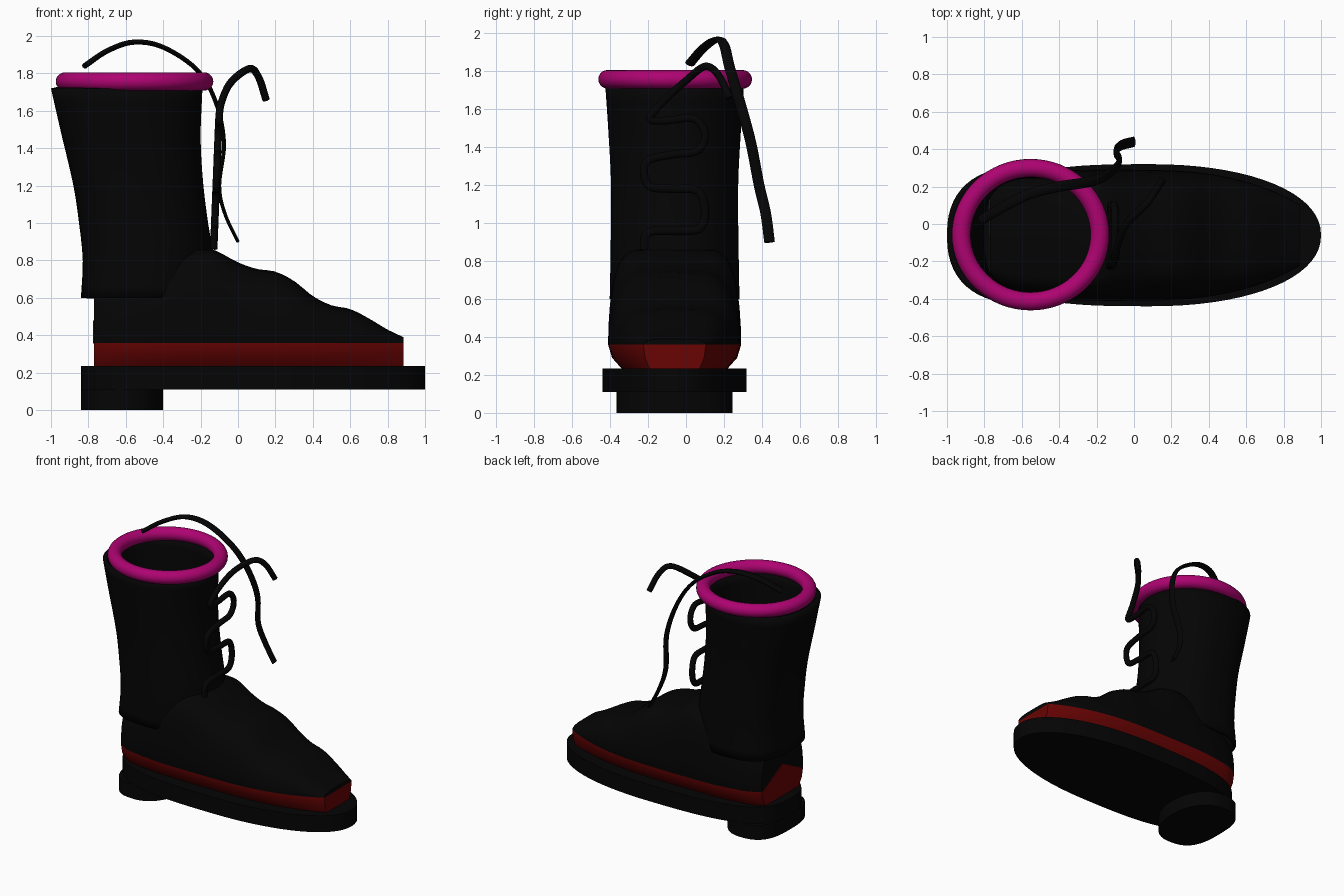
import bpy
import math
from mathutils import Vector

cube = bpy.data.objects.get("Cube")
if cube:
    bpy.data.objects.remove(cube)

CY = -0.06  # centre line of the boot


def material(name, rgb):
    m = bpy.data.materials.new(name)
    m.use_nodes = True
    m.diffuse_color = (*rgb, 1)
    m.node_tree.nodes["Principled BSDF"].inputs["Base Color"].default_value = (*rgb, 1)
    return m


black = material("black leather", (0.0013, 0.0013, 0.0013))
red = material("dark red", (0.14, 0.001, 0.001))
magenta = material("magenta", (0.42, 0.001, 0.165))


def mesh_object(name, verts, faces, *mats):
    me = bpy.data.meshes.new(name)
    me.from_pydata(verts, [], faces)
    ob = bpy.data.objects.new(name, me)
    bpy.context.collection.objects.link(ob)
    for m in mats:
        me.materials.append(m)
    return ob


def smooth(ob, degrees=40):
    bpy.ops.object.select_all(action="DESELECT")
    ob.select_set(True)
    bpy.context.view_layer.objects.active = ob
    bpy.ops.object.shade_smooth_by_angle(angle=math.radians(degrees))


def bridge(rows, n):
    """Quads joining consecutive closed rings of n points."""
    return [(r * n + i, r * n + (i + 1) % n, (r + 1) * n + (i + 1) % n, (r + 1) * n + i)
            for r in range(rows - 1) for i in range(n)]


def curve_at(table, x):
    """Smooth cubic interpolation through (x, value) pairs."""
    k = max(i for i in range(len(table) - 1) if table[i][0] <= x + 1e-6)
    (x0, a), (x1, b) = table[k], table[k + 1]

    def slope(i):
        p, q = table[max(i - 1, 0)], table[min(i + 1, len(table) - 1)]
        return (q[1] - p[1]) / (q[0] - p[0])
    t, d = (x - x0) / (x1 - x0), x1 - x0
    return ((1 + 2 * t) * (1 - t) ** 2 * a + t * (1 - t) ** 2 * d * slope(k)
            + t * t * (3 - 2 * t) * b + t * t * (t - 1) * d * slope(k + 1))


def oval(n, cx, rx, ry, back_power, front_power):
    """Oval outline whose two ends can be squared off (power below 1)."""
    ring = []
    for i in range(n):
        a = math.tau * i / n
        c, s = math.cos(a), math.sin(a)
        p = back_power if c < 0 else front_power
        ring.append((cx + rx * math.copysign(abs(c) ** p, c),
                     CY + ry * math.copysign(abs(s) ** p, s)))
    return ring


# Outsole and heel: flat oval slabs
def slab(name, cx, rx, ry, z0, z1, back_power, front_power):
    n = 72
    ring = oval(n, cx, rx, ry, back_power, front_power)
    verts = [(x, y, z) for z in (z0, z1) for x, y in ring]
    faces = bridge(2, n) + [tuple(reversed(range(n))), tuple(range(n, 2 * n))]
    smooth(mesh_object(name, verts, faces, black))


slab("outsole", 0.08, 0.92, 0.38, 0.11, 0.235, 0.68, 0.93)
slab("heel", -0.62, 0.22, 0.305, 0.0, 0.11, 0.7, 0.95)

# Foot with red welt: sections lofted along x, fuller at the ankle
top = [(-0.77, 0.62), (-0.6, 0.7), (-0.4, 0.8), (-0.25, 0.86), (-0.14, 0.86), (0, 0.79),
       (0.1, 0.755), (0.2, 0.74), (0.3, 0.69), (0.4, 0.61), (0.5, 0.56), (0.6, 0.54),
       (0.7, 0.49), (0.8, 0.43), (0.885, 0.39)]
width = [(-0.77, 0.25), (-0.7, 0.295), (-0.6, 0.32), (-0.4, 0.345), (0, 0.35), (0.3, 0.34),
         (0.5, 0.31), (0.65, 0.27), (0.78, 0.22), (0.885, 0.165)]
STEPS, ROWS = 8, 44
verts = []
for r in range(ROWS):
    x = -0.77 + 1.655 * r / (ROWS - 1)
    w, h = curve_at(width, x), curve_at(top, x)
    power = 0.25 + 0.25 * min(1, max(0, (x + 0.3) / 0.5))
    half = [(0.8 * w, 0.235), (0.94 * w, 0.29)]
    for k in range(STEPS):
        a = math.pi / 2 * k / STEPS
        half.append((w * math.cos(a) ** power, 0.36 + (h - 0.36) * math.sin(a)))
    section = half + [(0, h)] + [(-y, z) for y, z in reversed(half)]
    verts += [(x, CY + y, z) for y, z in section]
N = len(section)
faces = bridge(ROWS, N)
for base, flip in ((0, False), ((ROWS - 1) * N, True)):
    for i in range(N // 2):
        q = [base + i, base + N - 1 - i, base + N - 2 - i, base + i + 1]
        q = list(dict.fromkeys(q))
        faces.append(tuple(reversed(q)) if flip else tuple(q))
foot = mesh_object("foot_and_welt", verts, faces, black, red)
for p in foot.data.polygons:
    p.material_index = 1 if p.center.z < 0.36 else 0
smooth(foot)

# Red peak of the welt at the back of the heel
peak = [(-0.24, 0.355), (0.24, 0.355), (0, 0.48)]
mesh_object("heel_peak", [(x, CY + y, z) for x in (-0.768, -0.774) for y, z in peak],
            bridge(2, 3) + [(0, 2, 1), (3, 4, 5)], red)

# Shaft: open oval tube leaning backwards, squarer at its lower back
back = [(0.6, -0.84), (0.8, -0.83), (1.0, -0.85), (1.2, -0.88), (1.5, -0.95), (1.72, -1.0)]
front = [(0.6, -0.15), (0.86, -0.14), (1.0, -0.16), (1.2, -0.185), (1.45, -0.2), (1.72, -0.19)]
side = [(0.6, 0.342), (0.8, 0.338), (1.2, 0.335), (1.5, 0.35), (1.72, 0.365)]
verts, n, rows = [], 56, 18
for r in range(rows):
    t = r / (rows - 1)
    z = 0.6 + 1.12 * t
    xb, xf, w = (curve_at(table, z) for table in (back, front, side))
    verts += [(x, y, z) for x, y in oval(n, (xb + xf) / 2, (xf - xb) / 2, w, 0.66 + 0.18 * t, 1)]
shaft = mesh_object("shaft", verts, bridge(rows, n), black)
wall = shaft.modifiers.new("wall", "SOLIDIFY")
wall.thickness, wall.offset = 0.03, -1
smooth(shaft)

# Padded collar
bpy.ops.mesh.primitive_torus_add(major_segments=64, minor_segments=20, major_radius=0.36,
                                 minor_radius=0.049, location=(-0.553, CY + 0.003, 1.757))
collar = bpy.context.object
collar.name = "collar"
collar.scale = (1.03, 0.99, 1)
collar.data.materials.append(magenta)
smooth(collar, 80)


# Laces: flattened cords swept along smooth paths
def lace(name, points, axis, wide, thin, end_thin):
    """Sweep an ellipse whose wide direction follows the given axis."""
    n, sub = 10, 6
    rows = (len(points) - 1) * sub + 1
    tables = [[(i, p[k]) for i, p in enumerate(points)] for k in range(3)]
    path = [Vector([curve_at(table, r / sub) for table in tables]) for r in range(rows)]
    verts = []
    for r, p in enumerate(path):
        along = (path[min(r + 1, rows - 1)] - path[max(r - 1, 0)]).normalized()
        u = (axis - along * axis.dot(along)).normalized()
        v = along.cross(u)
        b = thin + (end_thin - thin) * r / (rows - 1)
        for i in range(n):
            a = math.tau * i / n
            verts.append(p + u * wide * math.cos(a) + v * b * math.sin(a))
    faces = bridge(rows, n) + [tuple(reversed(range(n))),
                               tuple(range((rows - 1) * n, rows * n))]
    smooth(mesh_object(name, verts, faces, black), 60)


zigzag = [(-0.22, 0.86), (-0.2, 0.95), (-0.05, 0.96), (0.07, 0.97), (0.1, 1.06), (0.06, 1.17),
          (-0.08, 1.18), (-0.2, 1.2), (-0.21, 1.32), (-0.08, 1.36), (0.06, 1.38), (0.1, 1.47),
          (0.04, 1.55), (-0.1, 1.54), (-0.19, 1.55)]
path = [(-0.13 + 0.04 * (z - 0.86), y, z) for y, z in zigzag]
path += [(-0.09, -0.12, 1.64), (-0.04, 0.0, 1.75), (0.06, 0.1, 1.825), (0.11, 0.17, 1.78),
         (0.15, 0.23, 1.66)]
lace("front_lace", path, Vector((1, 0, 0)), 0.02, 0.024, 0.02)
lace("loose_lace", [(-0.82, 0.02, 1.84), (-0.7, 0.09, 1.92), (-0.56, 0.16, 1.967),
                    (-0.4, 0.2, 1.94), (-0.22, 0.23, 1.82), (-0.12, 0.28, 1.65),
                    (-0.075, 0.34, 1.43), (-0.1, 0.385, 1.2), (-0.07, 0.42, 1.05),
                    (0.0, 0.44, 0.9)], Vector((0, 1, 0)), 0.028, 0.016, 0.009)
